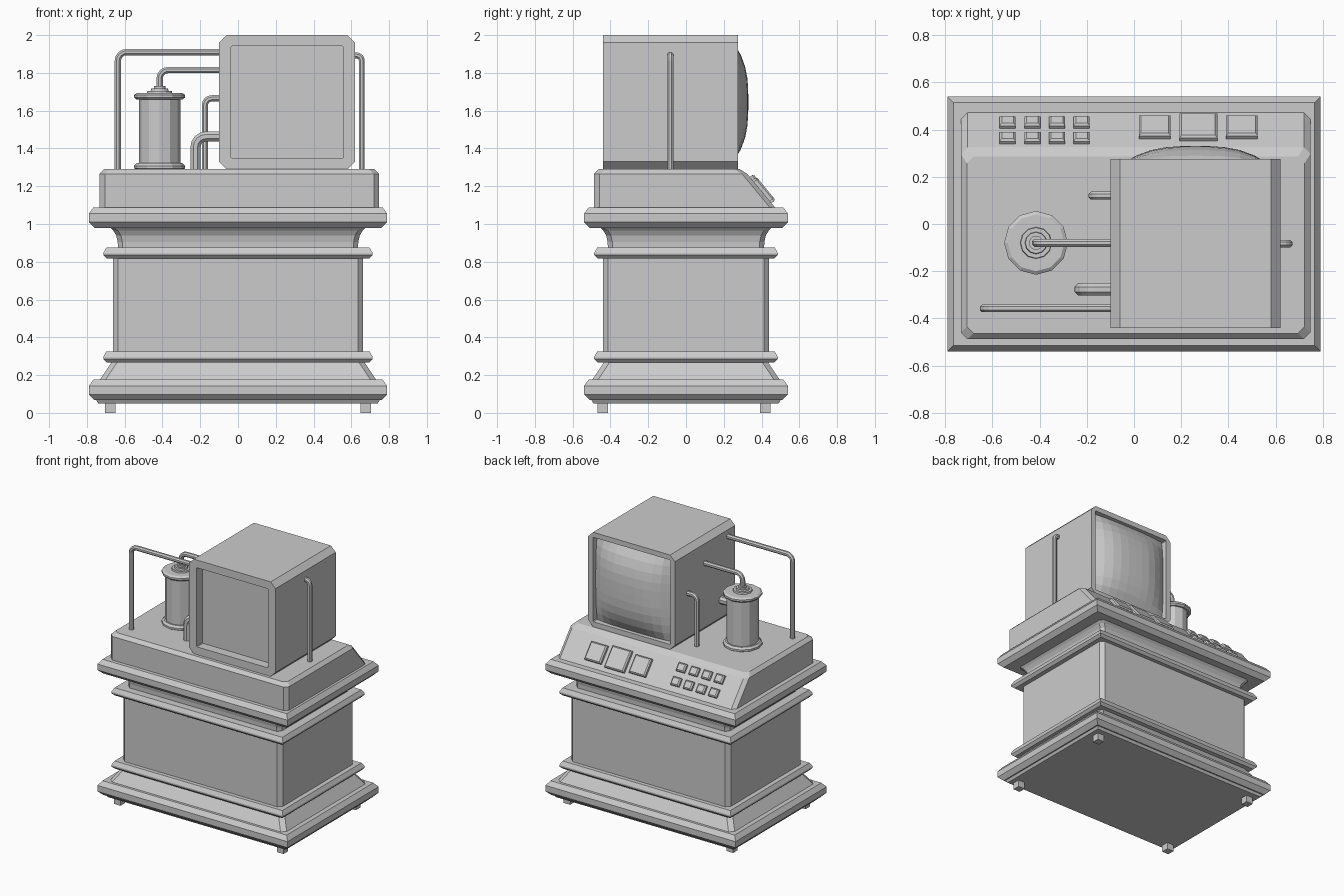
import bpy, bmesh, math
from mathutils import Vector, Matrix

if "Cube" in bpy.data.objects:
    bpy.data.objects.remove(bpy.data.objects["Cube"])


def make(name, bm):
    bmesh.ops.recalc_face_normals(bm, faces=bm.faces)
    me = bpy.data.meshes.new(name)
    bm.to_mesh(me)
    bm.free()
    ob = bpy.data.objects.new(name, me)
    bpy.context.collection.objects.link(ob)
    return ob


def rect(u0, u1, v0, v1, c=0.0):
    """Rectangle outline, corners cut by c."""
    if c == 0:
        return [(u0, v0), (u1, v0), (u1, v1), (u0, v1)]
    return [(u0 + c, v0), (u1 - c, v0), (u1, v0 + c), (u1, v1 - c),
            (u1 - c, v1), (u0 + c, v1), (u0, v1 - c), (u0, v0 + c)]


def loft(name, rings):
    """Skin a list of equal-length 3D rings and cap both ends."""
    bm = bmesh.new()
    rows = [[bm.verts.new(p) for p in r] for r in rings]
    n = len(rows[0])
    for a, b in zip(rows, rows[1:]):
        for i in range(n):
            j = (i + 1) % n
            bm.faces.new((a[i], a[j], b[j], b[i]))
    bm.faces.new(rows[0])
    bm.faces.new(rows[-1])
    return make(name, bm)


def tier(name, rows, dy, c=0.0):
    """Stacked rectangular moulding; rows are (half width, z), depth = width - dy."""
    return loft(name, [[(x, y, z) for x, y in rect(-h, h, -(h - dy), h - dy, c)]
                       for h, z in rows])


def box(name, size, mat, bevel=0.0):
    bm = bmesh.new()
    bmesh.ops.create_cube(bm, size=1, matrix=Matrix.Diagonal((*size, 1)))
    if bevel:
        top = [e for e in bm.edges if all(v.co.z > 0 for v in e.verts)]
        bmesh.ops.bevel(bm, geom=top, offset=bevel, segments=1, affect='EDGES')
    bm.transform(mat)
    return make(name, bm)


def lathe(name, profile, x, y, n=12):
    return loft(name, [[(x + r * math.cos(math.tau * i / n),
                         y + r * math.sin(math.tau * i / n), z) for i in range(n)]
                       for r, z in profile])


def pipe(name, x, y, z0, z1, x_end, r, bend=0.045):
    """Tube rising from z0, bending at z1 and running level to x_end."""
    s = 1 if x_end > x else -1
    path = [(x, z0, 0)]
    for k in range(5):
        a = math.pi / 2 * k / 4
        path.append((x + s * bend * (1 - math.cos(a)), z1 - bend + bend * math.sin(a), a))
    path.append((x_end, z1, math.pi / 2))
    rings = []
    for px, pz, a in path:
        ring = []
        for i in range(8):
            t = math.tau * (i + 0.5) / 8
            d = r * math.cos(t)
            ring.append((px + s * d * math.cos(a), y + r * math.sin(t), pz - d * math.sin(a)))
        rings.append(ring)
    return loft(name, rings)


# Feet
for i, (sx, y) in enumerate([(-1, -.44), (1, -.44), (-1, .42), (1, .42)]):
    box(f"foot_{i + 1}", (.055, .055, .06), Matrix.Translation((sx * .677, y, .03)))

# Pedestal mouldings from the bottom up
tier("base_underside", [(.74, .05), (.755, .075)], .25)
slab = [(.76, 0), (.79, .03), (.79, .075), (.765, .108)]
tier("base_slab", [(h, z + .068) for h, z in slab], .25)
tier("base_flare", [(.735, .17), (.668, .27)], .235, .03)
ring = [(.695, 0), (.713, .018), (.713, .03), (.697, .058)]
tier("lower_ring", [(h, z + .267) for h, z in ring], .227)
tier("cabinet_body", [(.662, .31), (.662, .84)], .222, .028)
tier("upper_ring", [(h, z + .817) for h, z in ring], .227)
tier("curved_neck", [(.635, .86), (.637, .905), (.645, .94), (.66, .965), (.685, .99)], .222, .025)
tier("top_slab", [(h, z + .98) for h, z in slab], .25)

# Console with sloped control face at the back
loft("console", [[(x, y, z) for x, y in rect(.007 - h, .007 + h, y0, y1, .028)]
                 for h, y0, y1, z in [(.74, -.487, .478, 1.08), (.74, -.487, .325, 1.265),
                                      (.715, -.463, .285, 1.29)]])

# Control buttons lying on the slope
run = Vector((0, .153, -.185)).normalized()
nrm = Vector((0, -run.z, run.y))
basis = Matrix(((-1, 0, 0), (0, run.y, nrm.y), (0, run.z, nrm.z))).to_4x4()


def button(name, x, y, w, h, thick):
    on_face = Vector((x, y, 1.265 - (y - .325) * .185 / .153))
    box(name, (w, h, thick), Matrix.Translation(on_face + nrm * thick * .25) @ basis, .009)


for i in range(4):
    for j, y in enumerate((.358, .424)):
        button(f"small_button_{i + 1}_{j + 1}", -.535 + .1045 * i, y, .068, .062, .032)
for i, (x, s) in enumerate([(.088, .134), (.273, .16), (.457, .134)]):
    button(f"large_button_{i + 1}", x, .402, s, s, .036)

# Monitor housing, recessed at the front and at the screen end
CX, CZ = .26, 1.645
loft("monitor_housing",
     [[(x, y, z) for x, z in rect(CX - h, CX + h, CZ - v, CZ + v, c)]
      for y, h, v, c in [(.19, .318, .313, .005), (.275, .322, .317, .005), (.275, .36, .355, .04),
                         (-.44, .36, .355, .04), (-.44, .297, .297, .005), (-.37, .297, .297, .005)]])

# Bulging screen
bm = bmesh.new()
bmesh.ops.create_grid(bm, x_segments=10, y_segments=10, size=.315)
for v in bm.verts:
    a, b = abs(v.co.x / .28) ** 3, abs(v.co.y / .28) ** 3
    v.co = (CX + v.co.x, .33 - .056 * (a + b - .55 * a * b), CZ + v.co.y)
screen = make("screen", bm)

# Canister with flanges and a stepped cap
lathe("canister", [(.12, 1.285), (.135, 1.295), (.135, 1.308), (.122, 1.322), (.11, 1.322),
                   (.11, 1.658), (.122, 1.658), (.135, 1.67), (.135, 1.683), (.12, 1.693),
                   (.067, 1.693), (.065, 1.705), (.047, 1.705), (.045, 1.718),
                   (.03, 1.718), (.03, 1.73)], -.415, -.08)

# Pipes
pipe("tall_pipe", -.636, -.357, 1.28, 1.91, -.09, .018)
pipe("canister_pipe", -.415, -.08, 1.71, 1.815, -.09, .018)
pipe("short_pipe", -.175, .12, 1.28, 1.665, -.09, .018, .035)
pipe("thick_pipe", -.225, -.277, 1.28, 1.463, -.09, .029, .055)
pipe("side_pipe", .655, -.083, 1.28, 1.893, .61, .017, .028)
